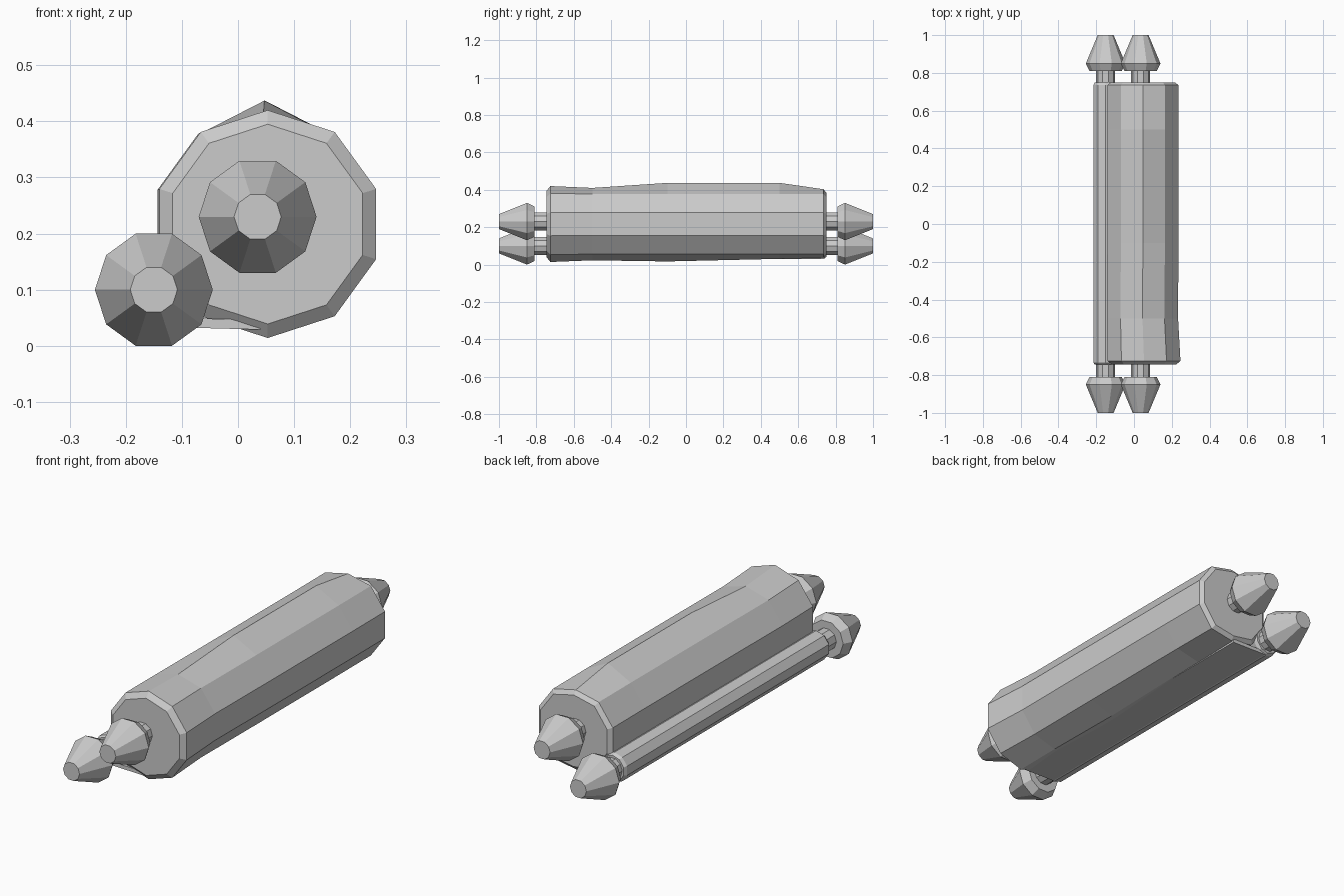
import bpy, bmesh
from math import sin, cos, pi

if "Cube" in bpy.data.objects:
    bpy.data.objects.remove(bpy.data.objects["Cube"])

SIDES = 10


def ring(y, cx, cz, r, start=0.0):
    return [(cx + r * cos(start + 2 * pi * i / SIDES), y,
             cz + r * sin(start + 2 * pi * i / SIDES)) for i in range(SIDES)]


def loft(name, rings):
    """Skin a row of equal-sized rings and cap both ends."""
    bm = bmesh.new()
    rows = [[bm.verts.new(p) for p in r] for r in rings]
    n = len(rows[0])
    for a, b in zip(rows, rows[1:]):
        for i in range(n):
            j = (i + 1) % n
            bm.faces.new((a[i], a[j], b[j], b[i]))
    bm.faces.new(rows[0])
    bm.faces.new(rows[-1])
    bmesh.ops.recalc_face_normals(bm, faces=bm.faces)
    mesh = bpy.data.meshes.new(name)
    bm.to_mesh(mesh)
    bm.free()
    obj = bpy.data.objects.new(name, mesh)
    bpy.context.collection.objects.link(obj)
    return obj


# Two rods, each with a tapered finial at both ends
half = [(-1, 0.042), (-0.85, 0.105), (-0.81, 0.085), (-0.81, 0.05)]
profile = half + [(-y, r) for y, r in reversed(half)]
for name, cx, cz in (("main_rod", 0.035, 0.23), ("small_rod", -0.15, 0.10)):
    loft(name, [ring(y, cx, cz, r) for y, r in profile])

# Thick roll of paper: y, radius, centre x, top offset, bottom offset
sections = [
    (-0.745, 0.178, 0.053, 0.0, 0.0),
    (-0.725, 0.203, 0.053, 0.0, 0.0),
    (-0.50, 0.198, 0.045, -0.005, 0.004),
    (-0.10, 0.198, 0.047, 0.022, -0.002),
    (0.50, 0.198, 0.048, 0.022, 0.012),
    (0.735, 0.198, 0.047, -0.012, 0.018),
    (0.75, 0.178, 0.047, -0.010, 0.016),
]
rings = []
for y, r, cx, top, bottom in sections:
    pts = ring(y, cx, 0.217, r, pi / 2)
    for i, dz in ((0, top), (SIDES // 2, bottom)):
        pts[i] = (pts[i][0], y, pts[i][2] + dz)
    rings.append(pts)
loft("thick_paper_roll", rings)

# Thin roll around the small rod
loft("thin_paper_roll", [ring(y, -0.15, 0.10, r, pi / 2) for y, r in
                         ((-0.745, 0.06), (-0.735, 0.068), (0.735, 0.068), (0.75, 0.06))])

# Flat sheet joining the undersides of both rolls
sheet = [(-0.15, 0.034), (0.04, 0.029), (0.04, 0.046), (-0.15, 0.051)]
loft("joining_sheet", [[(x, y, z) for x, z in sheet] for y in (-0.735, 0.74)])

# Centre on x and stand on the floor
for obj in bpy.context.collection.objects:
    for v in obj.data.vertices:
        v.co.z -= 0.10 - 0.105 * sin(2 * pi * 2 / SIDES)
